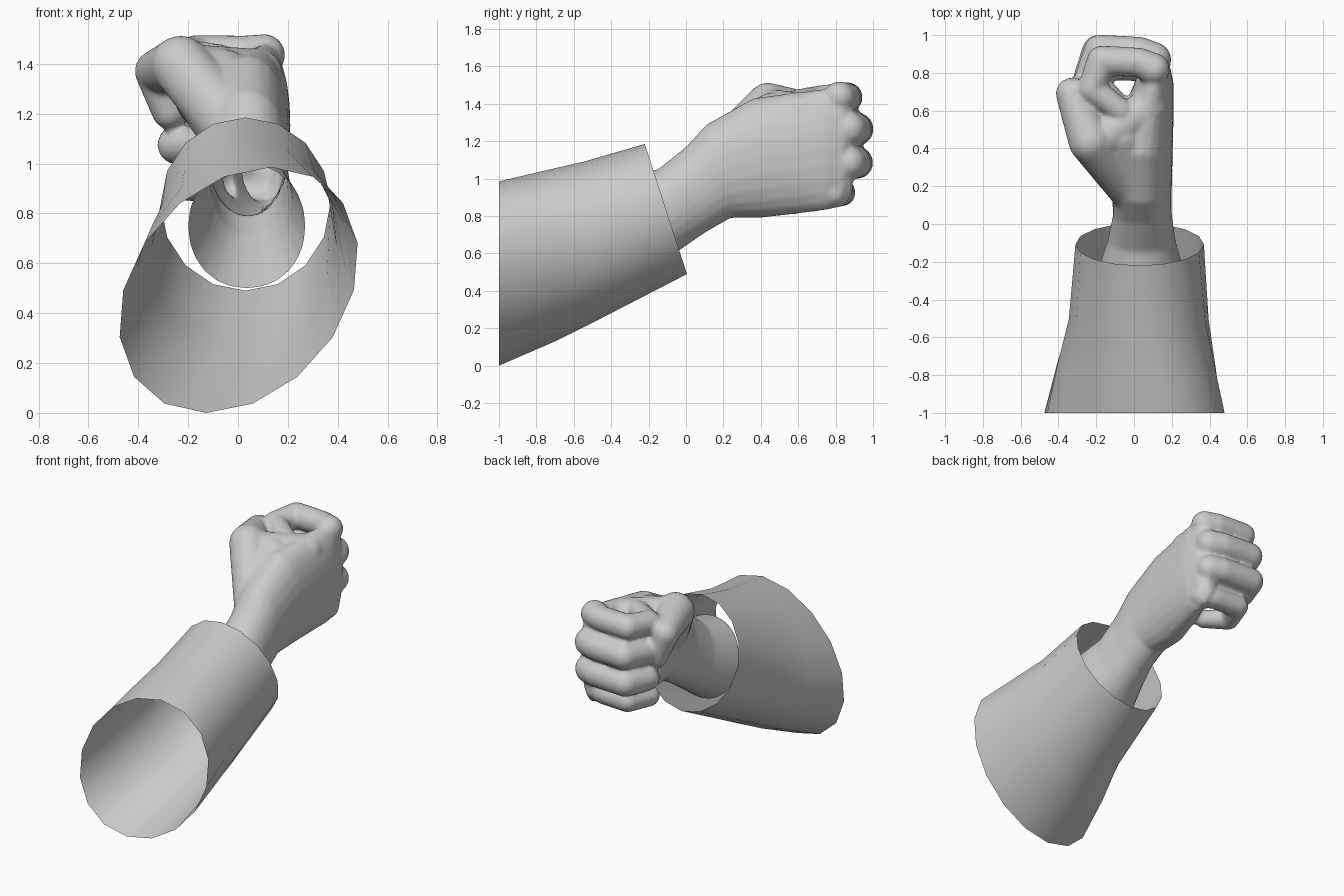
import bpy, bmesh
from math import sin, cos, pi
from mathutils import Vector, Matrix

if "Cube" in bpy.data.objects:
    bpy.data.objects.remove(bpy.data.objects["Cube"])


def ring(bm, bottom, top, x0, x1, shear=0.0, n=16, power=1.0):
    """Oval loop standing between two (y, z) points, spanning x0..x1."""
    verts = []
    for i in range(n):
        t = 2 * pi * i / n
        c, s = cos(t), sin(t)
        c = abs(c) ** power * (1 if c >= 0 else -1)
        s = abs(s) ** power * (1 if s >= 0 else -1)
        verts.append(bm.verts.new((
            (x0 + x1) / 2 + (x1 - x0) / 2 * c + shear * s,
            (bottom[0] + top[0]) / 2 + (top[0] - bottom[0]) / 2 * s,
            (bottom[1] + top[1]) / 2 + (top[1] - bottom[1]) / 2 * s)))
    return verts


def loft(bm, rings, caps):
    for a, b in zip(rings, rings[1:]):
        n = len(a)
        for i in range(n):
            bm.faces.new((a[i], b[i], b[(i + 1) % n], a[(i + 1) % n]))
    if caps:
        bm.faces.new(rings[0])
        bm.faces.new(rings[-1][::-1])


def bone(bm, a, b, ra, rb):
    """Tapered capsule from a to b."""
    a, b = Vector(a), Vector(b)
    for p, r in ((a, ra), (b, rb)):
        bmesh.ops.create_uvsphere(bm, u_segments=20, v_segments=12, radius=r,
                                  matrix=Matrix.Translation(p))
    d = b - a
    rot = d.to_track_quat('Z', 'Y').to_matrix().to_4x4()
    bmesh.ops.create_cone(bm, cap_ends=True, segments=20, radius1=ra, radius2=rb,
                          depth=d.length, matrix=Matrix.Translation((a + b) / 2) @ rot)


def chain(bm, points, radii):
    for i in range(len(points) - 1):
        bone(bm, points[i], points[i + 1], radii[i], radii[i + 1])


def finish(bm, name):
    mesh = bpy.data.meshes.new(name)
    bm.to_mesh(mesh)
    bm.free()
    ob = bpy.data.objects.new(name, mesh)
    bpy.context.collection.objects.link(ob)
    for p in mesh.polygons:
        p.use_smooth = True
    return ob


# Sleeve: open, flaring tube
bm = bmesh.new()
loft(bm, [ring(bm, (-1, 0), (-1, 0.985), -0.46, 0.465, 0.13),
          ring(bm, (-0.70, 0.13), (-0.79, 1.035), -0.405, 0.43, 0.08),
          ring(bm, (-0.46, 0.25), (-0.55, 1.09), -0.345, 0.395, 0.03),
          ring(bm, (0.005, 0.49), (-0.22, 1.185), -0.31, 0.37)], False)
finish(bm, "sleeve")

# Forearm, wrist and palm: one loft
bm = bmesh.new()
sections = [((-0.28, 0.45), (-0.44, 0.95), -0.22, 0.29),
            ((-0.20, 0.50), (-0.34, 1.00), -0.20, 0.27),
            ((-0.03, 0.62), (-0.15, 1.05), -0.14, 0.22),
            ((0.10, 0.71), (0.00, 1.17), -0.11, 0.20),
            ((0.24, 0.79), (0.11, 1.29), -0.12, 0.20),
            ((0.40, 0.79), (0.36, 1.43), -0.13, 0.205),
            ((0.58, 0.81), (0.58, 1.46), -0.07, 0.21),
            ((0.74, 0.83), (0.74, 1.48), 0.00, 0.21),
            ((0.84, 0.85), (0.84, 1.49), 0.03, 0.19),
            ((0.89, 0.91), (0.89, 1.43), 0.06, 0.15)]
loft(bm, [ring(bm, *s, n=24, power=0.95) for s in sections], True)
bmesh.ops.recalc_face_normals(bm, faces=bm.faces[:])

# Curled fingers: height, middle joint y, middle joint x, radius
for z, y, x, r in ((1.435, 0.865, -0.17, 0.080), (1.265, 0.915, -0.18, 0.088),
                   (1.085, 0.915, -0.19, 0.086), (0.925, 0.835, -0.15, 0.072)):
    chain(bm, [(0.105, y - 0.045, z), (0.03, y - 0.01, z), (x, y, z),
               (x - 0.055, y - 0.15, z - 0.01), (-0.07, 0.60, z - 0.02)],
          [r * 1.06, r * 0.98, r, r * 0.92, r * 0.8])

# Thumb with its fleshy base
chain(bm, [(0.02, 0.16, 1.10), (-0.23, 0.44, 1.395), (-0.33, 0.69, 1.37),
           (-0.275, 0.71, 1.21)], [0.13, 0.118, 0.085, 0.072])

# Web between thumb and palm
bone(bm, (-0.20, 0.43, 1.37), (0.08, 0.62, 1.36), 0.11, 0.10)
bone(bm, (-0.15, 0.42, 1.25), (0.04, 0.50, 1.10), 0.10, 0.12)
bone(bm, (0.02, 0.20, 1.19), (-0.06, 0.46, 1.35), 0.12, 0.11)
bone(bm, (-0.02, 0.24, 1.12), (-0.14, 0.40, 1.30), 0.13, 0.13)

# Fuse the hand into one soft skin
raw = finish(bm, "hand_source")
m = raw.modifiers.new("fuse", 'REMESH')
m.mode = 'VOXEL'
m.voxel_size = 0.014
m.use_smooth_shade = True
m = raw.modifiers.new("soften", 'SMOOTH')
m.factor = 0.5
m.iterations = 4
dg = bpy.context.evaluated_depsgraph_get()
skin = bpy.data.meshes.new_from_object(raw.evaluated_get(dg))

# Cut the forearm open inside the sleeve
bm = bmesh.new()
bm.from_mesh(skin)
bmesh.ops.bisect_plane(bm, geom=bm.verts[:] + bm.edges[:] + bm.faces[:],
                       plane_co=(0, -0.20, 0.50), plane_no=(0, 0.96, 0.27),
                       clear_inner=True)
finish(bm, "fist_and_forearm")
bpy.data.objects.remove(raw)
bpy.data.meshes.remove(skin)
